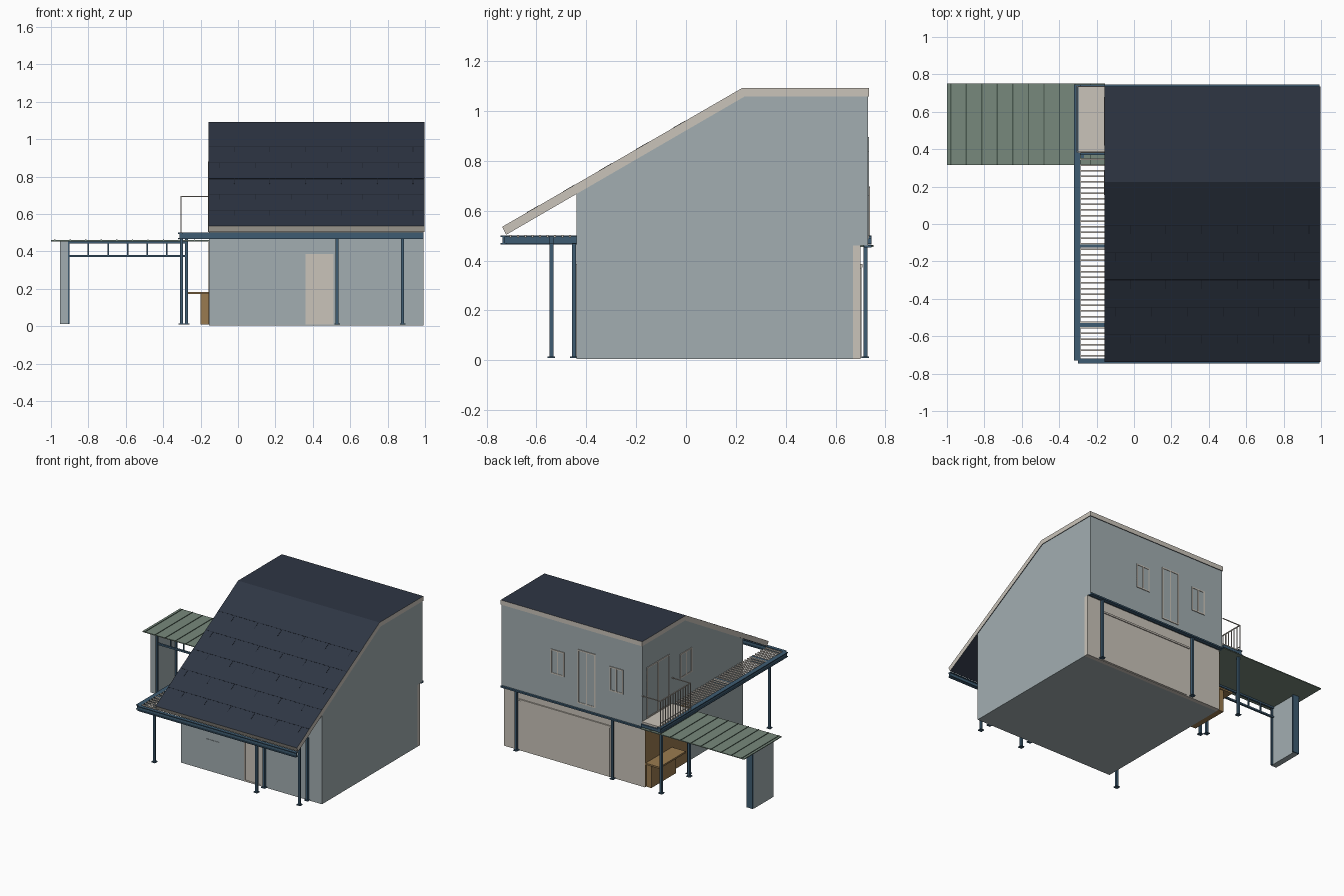
import bpy, bmesh, math
from mathutils import Vector

if "Cube" in bpy.data.objects:
    bpy.data.objects.remove(bpy.data.objects["Cube"])


def paint(name, hexcode):
    """Flat material from an sRGB hex value."""
    m = bpy.data.materials.new(name)
    rgb = [int(hexcode[i:i + 2], 16) / 255 for i in (0, 2, 4)]
    m.diffuse_color = [c / 12.92 if c < 0.04045 else ((c + 0.055) / 1.055) ** 2.4 for c in rgb] + [1]
    m.use_nodes = True
    m.node_tree.nodes["Principled BSDF"].inputs["Base Color"].default_value = m.diffuse_color
    return m


WALL = paint("grey wall", "A2AEB1")
CREAM = paint("cream trim", "CAC4BA")
ROOF = paint("navy roof", "2E3644")
SEAM = paint("dark seam", "1E242E")
STEEL = paint("blue steel", "3E5C72")
GREEN = paint("green sheet", "77897C")
RIB = paint("dark green rib", "4A5A50")
WOOD = paint("brown wood", "9A7B50")


def finish(name, bm, *mats):
    bmesh.ops.recalc_face_normals(bm, faces=bm.faces)
    mesh = bpy.data.meshes.new(name)
    bm.to_mesh(mesh)
    bm.free()
    for m in mats:
        mesh.materials.append(m)
    ob = bpy.data.objects.new(name, mesh)
    bpy.context.collection.objects.link(ob)
    return ob


def add_box(bm, x0, x1, y0, y1, z0, z1):
    g = bmesh.ops.create_cube(bm, size=1)
    for v in g["verts"]:
        v.co = Vector((x0 + (v.co.x + .5) * (x1 - x0),
                       y0 + (v.co.y + .5) * (y1 - y0),
                       z0 + (v.co.z + .5) * (z1 - z0)))


def boxes(name, mat, *limits):
    bm = bmesh.new()
    for b in limits:
        add_box(bm, *b)
    return finish(name, bm, mat)


def extrude_yz(name, pts, x0, x1, *mats):
    """Side profile extruded along x."""
    bm = bmesh.new()
    f = bm.faces.new([bm.verts.new((x0, y, z)) for y, z in pts])
    r = bmesh.ops.extrude_face_region(bm, geom=[f])
    for v in r["geom"]:
        if isinstance(v, bmesh.types.BMVert):
            v.co.x = x1
    return finish(name, bm, *mats)


X0, X1 = -0.155, 0.993      # house sides
FRONT, BACK = -0.44, 0.73   # house front and upper back

# House body
boxes("ground_floor", WALL, (X0, X1, FRONT, 0.67, 0.005, 0.46))
boxes("rear_ground_wall", CREAM, (X0, X1, 0.67, 0.70, 0.005, 0.46))
extrude_yz("upper_floor", [(FRONT, 0.46), (BACK, 0.46), (BACK, 1.06), (0.235, 1.06), (FRONT, 0.668)],
           X0, X1, WALL)

# Roof slab: navy above and below, cream on its edges
roof = extrude_yz("roof", [(-0.738, 0.535), (0.225, 1.092), (0.735, 1.092),
                           (0.735, 1.058), (0.235, 1.058), (-0.722, 0.503)],
                  X0 - 0.002, X1 + 0.004, ROOF, CREAM)
for p in roof.data.polygons:
    n = p.normal
    if abs(n.x) > 0.9 or n.y > 0.9 or (n.y < -0.6 and p.center.z < 0.6):
        p.material_index = 1

# Panel seams on the steep roof, in staggered rows
slope = math.atan2(1.092 - 0.535, 0.225 + 0.738)
length = math.hypot(0.963, 0.557)
rows, cols = 5, 6
bm = bmesh.new()
for r in range(1, rows + 1):
    d = r * 0.76 * length / rows
    add_box(bm, X0, X1, d - 0.0015, d + 0.0015, 0, 0.001)
    for c in range(cols):
        x = X0 + (c + 0.3 + 0.4 * (r % 2)) * (X1 - X0) / cols
        add_box(bm, x - 0.0015, x + 0.0015, d - 0.055, d, 0, 0.001)
seams = finish("roof_panel_seams", bm, SEAM)
seams.location = (0, -0.738, 0.535)
seams.rotation_euler = (slope, 0, 0)


def opening(name, side, a0, a1, z0, z1, leaf=WALL, bars=1, w=0.009):
    """Frame plus leaf on a wall; a runs along the wall."""
    def put(b0, b1, c0, c1, t):
        if side == "front":
            return (b0, b1, FRONT - t, FRONT + 0.002, c0, c1)
        if side == "back":
            return (b0, b1, BACK - 0.002, BACK + t, c0, c1)
        return (X0 - t, X0 + 0.002, b0, b1, c0, c1)
    boxes(name + "_leaf", leaf, put(a0, a1, z0, z1, 0.002))
    parts = [put(a0, a0 + w, z0, z1, 0.005), put(a1 - w, a1, z0, z1, 0.005),
             put(a0 + w, a1 - w, z1 - w, z1, 0.005), put(a0 + w, a1 - w, z0, z0 + w, 0.005)]
    for i in range(bars):
        m = a0 + (a1 - a0) * (i + 1) / (bars + 1)
        parts.append(put(m - w / 2, m + w / 2, z0 + w, z1 - w, 0.005))
    boxes(name + "_frame", CREAM if leaf is WALL and side != "front" else leaf, *parts)


# Doors and windows
opening("front_window", "front", 0.04, 0.175, 0.23, 0.345, bars=0)
opening("front_door", "front", 0.36, 0.51, 0.01, 0.385, leaf=CREAM, bars=0)
opening("rear_window_a", "back", 0.48, 0.59, 0.66, 0.84)
opening("rear_window_b", "back", 0.0, 0.11, 0.66, 0.84)
opening("rear_door", "back", 0.225, 0.37, 0.50, 0.895)
opening("balcony_door", "left", 0.42, 0.68, 0.505, 0.88)
opening("side_window", "left", 0.155, 0.29, 0.65, 0.83)

# Rear garage door and its lintel
boxes("garage_door", CREAM, (0.13, 0.86, 0.699, 0.705, 0.01, 0.37))
boxes("garage_lintel", CREAM, (0.11, 0.88, 0.699, 0.709, 0.372, 0.385))
boxes("rear_edge_beam", STEEL, (X0, X1, 0.715, 0.745, 0.452, 0.463))

# Steel posts with foot plates
bm = bmesh.new()
posts = [(x, y) for x in (0.53, 0.88) for y in (-0.54, -0.45)]
posts += [(-0.303, -0.54), (-0.303, 0.72), (-0.275, 0.36), (-0.303, 0.394), (0.095, 0.72), (0.88, 0.72)]
for x, y in posts:
    add_box(bm, x - 0.008, x + 0.008, y - 0.008, y + 0.008, 0.01, 0.468)
    add_box(bm, x - 0.015, x + 0.015, y - 0.015, y + 0.015, 0.008, 0.014)
finish("posts", bm, STEEL)

# Eave beam across the front and side walkway frame, as I-sections
bm = bmesh.new()
for z0, z1, g in ((0.465, 0.471, 0), (0.471, 0.494, 0.008), (0.494, 0.50, 0)):
    add_box(bm, -0.30, X1, -0.745 + g, -0.72 - g, z0, z1)
    add_box(bm, -0.32 + g, -0.285 - g, -0.73, 0.745, z0, z1)
for y in (-0.115, -0.54, 0.38, 0.735):
    add_box(bm, -0.30, X0, y - 0.01, y + 0.01, 0.467, 0.488 if y > 0 else 0.499)
finish("walkway_beams", bm, STEEL)

# Walkway slats
bm = bmesh.new()
for i in range(36):
    y = -0.705 + i * 0.03
    add_box(bm, -0.288, X0, y - 0.004, y + 0.004, 0.492, 0.502)
finish("walkway_slats", bm, CREAM)

# Balcony floor and railing
boxes("balcony_floor", CREAM, (-0.298, X0, 0.38, 0.735, 0.488, 0.502))
bm = bmesh.new()
r = 0.0025
for y in (0.385, 0.735):
    add_box(bm, -0.305, X0, y - r, y + r, 0.69, 0.696)
add_box(bm, -0.308, -0.301, 0.382, 0.738, 0.69, 0.696)
add_box(bm, -0.307, -0.302, 0.385, 0.735, 0.525, 0.53)
for i in range(13):
    y = 0.385 + i * 0.35 / 12
    add_box(bm, -0.305 - r, -0.305 + r, y - r, y + r, 0.49, 0.69)
finish("balcony_railing", bm, CREAM)

# Carport sheet with ribs
boxes("canopy_sheet", GREEN, (-1.0, X0, 0.315, 0.752, 0.454, 0.46))
bm = bmesh.new()
for i in range(10):
    x = -0.98 + i * 0.083
    add_box(bm, x - 0.003, x + 0.003, 0.315, 0.752, 0.459, 0.463)
finish("canopy_ribs", bm, RIB)

# Carport end wall with steel edge posts
boxes("canopy_end_wall", WALL, (-0.953, -0.91, 0.34, 0.572, 0.012, 0.452))
boxes("canopy_end_posts", STEEL, (-0.912, -0.90, 0.345, 0.357, 0.012, 0.452),
      (-0.95, -0.90, 0.568, 0.58, 0.012, 0.452))

# Carport truss
bm = bmesh.new()
add_box(bm, -0.91, -0.27, 0.353, 0.367, 0.37, 0.382)
add_box(bm, -0.91, -0.27, 0.353, 0.367, 0.441, 0.453)
for i in range(1, 6):
    x = -0.905 + i * 0.105
    add_box(bm, x - 0.004, x + 0.004, 0.355, 0.365, 0.38, 0.443)
finish("canopy_truss", bm, STEEL)

# Wooden side cladding and bench
boxes("wood_cladding", WOOD, (X0 - 0.004, X0 + 0.002, 0.17, 0.698, 0.008, 0.45))
boxes("bench_seat", WOOD, (-0.272, X0, 0.39, 0.698, 0.172, 0.184))
boxes("bench_support", WOOD, (-0.20, X0, 0.40, 0.69, 0.008, 0.172))
